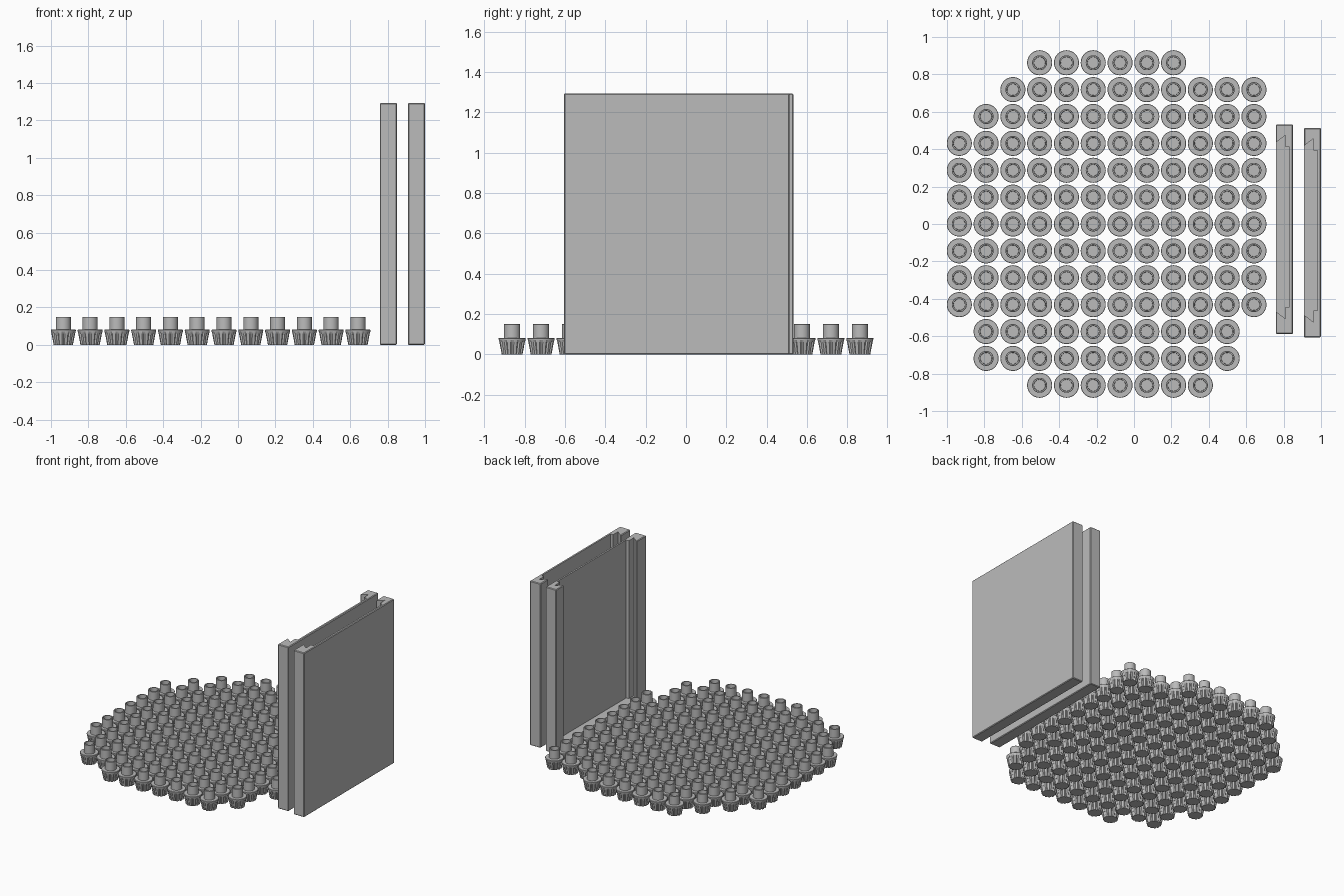
import bpy, bmesh, math

if "Cube" in bpy.data.objects:
    bpy.data.objects.remove(bpy.data.objects["Cube"])

grey = bpy.data.materials.new("plain grey")
grey.diffuse_color = (0.5, 0.5, 0.5, 1)
grey.use_nodes = True
grey.node_tree.nodes["Principled BSDF"].inputs["Base Color"].default_value = grey.diffuse_color


def make_object(name, bm):
    bmesh.ops.recalc_face_normals(bm, faces=bm.faces)
    mesh = bpy.data.meshes.new(name)
    bm.to_mesh(mesh)
    bm.free()
    mesh.materials.append(grey)
    obj = bpy.data.objects.new(name, mesh)
    bpy.context.collection.objects.link(obj)
    return obj


def add_prism(bm, outline, z0, z1):
    low = [bm.verts.new((x, y, z0)) for x, y in outline]
    face = bm.faces.new(low)
    ext = bmesh.ops.extrude_face_region(bm, geom=[face])
    top = [g for g in ext["geom"] if isinstance(g, bmesh.types.BMVert)]
    bmesh.ops.translate(bm, verts=top, vec=(0, 0, z1 - z0))


def rect(x0, x1, y0, y1):
    return [(x0, y0), (x1, y0), (x1, y1), (x0, y1)]


# ---- ribbed cap with a hollow round stem ----
SEG = 48
# each ring: height, ridge radius, groove radius
RINGS = [(0.0, 0.052, 0.044), (0.060, 0.0635, 0.057), (0.070, 0.066, 0.066),
         (0.079, 0.067, 0.067), (0.081, 0.065, 0.065), (0.081, 0.040, 0.040),
         (0.148, 0.040, 0.040), (0.150, 0.038, 0.038), (0.150, 0.031, 0.031),
         (0.100, 0.030, 0.030)]
bm = bmesh.new()
loops = []
for z, ridge, groove in RINGS:
    loop = []
    for i in range(SEG):
        a = 2 * math.pi * i / SEG
        r = groove if i % 4 == 0 else ridge
        loop.append(bm.verts.new((r * math.cos(a), r * math.sin(a), z)))
    loops.append(loop)
for a, b in zip(loops, loops[1:]):
    for i in range(SEG):
        j = (i + 1) % SEG
        bm.faces.new((a[i], a[j], b[j], b[i]))
bm.faces.new(loops[0][::-1])
bm.faces.new(loops[-1])
# small cross on the floor of the stem
add_prism(bm, rect(-0.022, 0.022, -0.002, 0.002), 0.098, 0.105)
add_prism(bm, rect(-0.002, 0.002, -0.022, 0.022), 0.098, 0.1052)
cap = make_object("ribbed_cap", bm)
bpy.context.view_layer.objects.active = cap
cap.select_set(True)
bpy.ops.object.shade_smooth_by_angle(angle=math.radians(25))
cap.select_set(False)

# ---- field of caps: first and last column for each row, front to back ----
ROWS = [(3, 9), (1, 10), (1, 10)] + [(0, 11)] * 7 + [(1, 11), (2, 11), (3, 8)]
first = True
for row, (c0, c1) in enumerate(ROWS):
    for col in range(c0, c1 + 1):
        obj = cap if first else cap.copy()
        if not first:
            bpy.context.collection.objects.link(obj)
        first = False
        obj.location = (-0.934 + 0.1432 * col, 0.1437 * (row - 6), 0)

# ---- two upright trays with an undercut slot, open at the top ----
HEIGHT, FLOOR = 1.293, 0.05
HALF = 0.56
# slot half-profile: depth from the open side, half width
SLOT = [(-0.05, 0.455), (0.005, 0.455), (0.051, 0.490), (0.051, 0.428), (0.074, 0.428)]
for n, (x, y) in enumerate([(0.758, -0.028), (0.908, -0.046)]):
    bm = bmesh.new()
    add_prism(bm, rect(x, x + 0.092, y - HALF, y + HALF), 0, HEIGHT)
    bmesh.ops.bevel(bm, geom=bm.edges[:], offset=0.005, segments=1, affect='EDGES')
    tray = make_object("upright_tray_%d" % (n + 1), bm)

    yc = y + 0.012
    outline = [(x + d, yc - w) for d, w in SLOT] + [(x + d, yc + w) for d, w in SLOT[::-1]]
    bm = bmesh.new()
    add_prism(bm, outline, FLOOR, HEIGHT + 0.1)
    cutter = make_object("slot_cutter_%d" % (n + 1), bm)
    cutter.hide_render = True
    cutter.hide_set(True)

    cut = tray.modifiers.new("slot", 'BOOLEAN')
    cut.operation = 'DIFFERENCE'
    cut.solver = 'EXACT'
    cut.object = cutter
